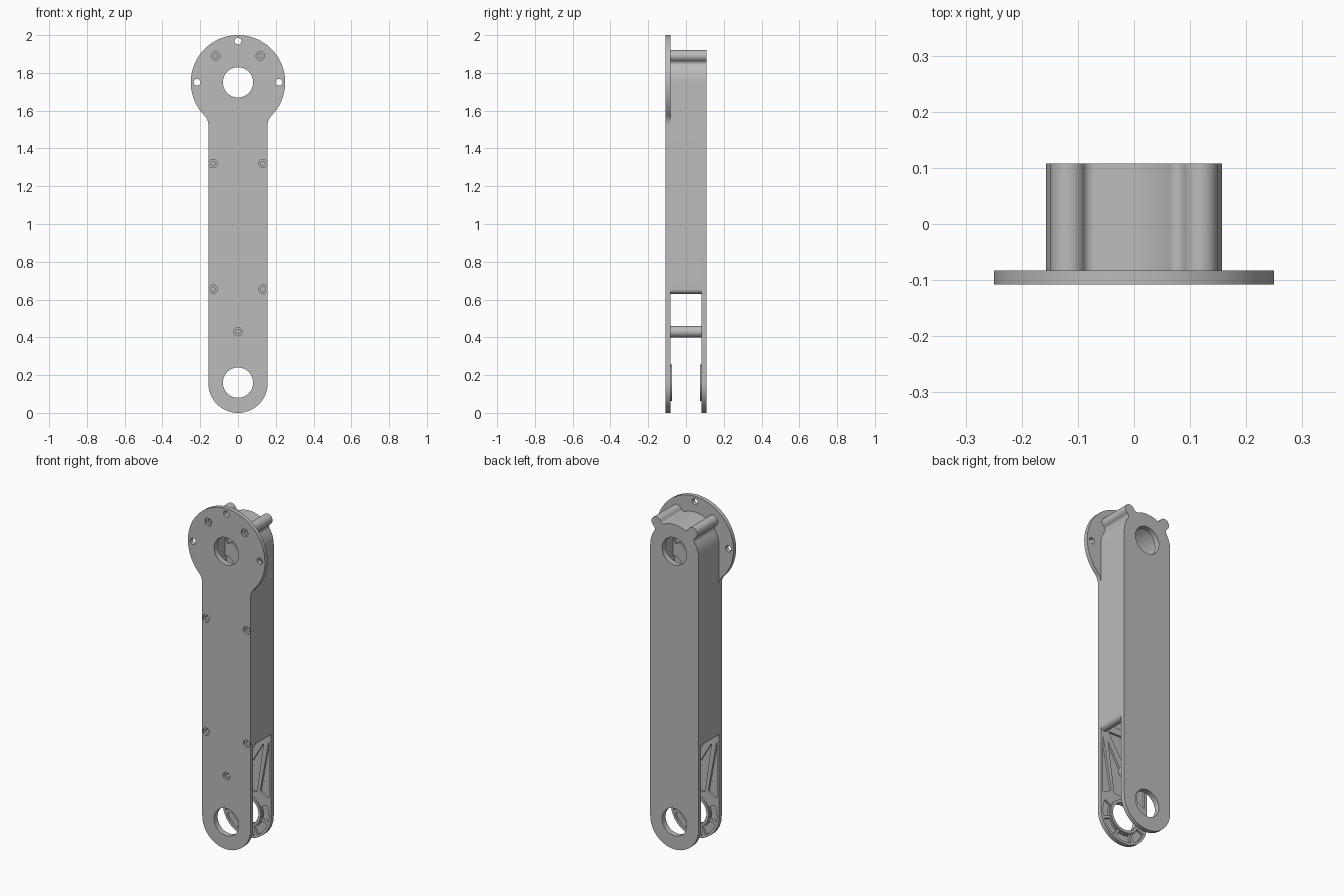
import bpy, bmesh
from math import sin, cos, radians, degrees, acos, atan2, hypot
from mathutils import Vector

cube = bpy.data.objects.get("Cube")
if cube:
    bpy.data.objects.remove(cube)

grey = bpy.data.materials.new("machined grey")
grey.use_nodes = True
grey.diffuse_color = (0.5, 0.5, 0.5, 1)
grey.node_tree.nodes["Principled BSDF"].inputs["Base Color"].default_value = grey.diffuse_color

W = 0.157                      # half width of the arm
LOW, TOP = 0.157, 1.75         # heights of the two pivots
OUT, IN = 0.1075, 0.083        # outer and inner plate surfaces
DEPTH = 0.012                  # pocket and counterbore depth
parts = []


# Helpers for 2D outlines (x, z)
def arc(cx, cz, r, a, b, n=None):
    n = n or max(3, int(abs(b - a) / 5))
    return [(cx + r * cos(radians(a + (b - a) * i / n)),
             cz + r * sin(radians(a + (b - a) * i / n))) for i in range(n + 1)]


def circle(x, z, r, n=32):
    return arc(x, z, r, 0, 360, n)[:-1]


def flip(pts):
    return [(-x, z) for x, z in reversed(pts)]


def rounded(pts, r=0.012):
    out = []
    for i, p in enumerate(pts):
        p = Vector(p)
        ends = []
        for q in (pts[i - 1], pts[(i + 1) % len(pts)]):
            d = Vector(q) - p
            ends.append(p + d.normalized() * min(r, d.length * 0.4))
        for t in (0, 0.25, 0.5, 0.75, 1):
            q = ends[0] * (1 - t) ** 2 + p * 2 * t * (1 - t) + ends[1] * t * t
            out.append((q.x, q.y))
    return out


def tidy(pts):
    out = []
    for p in pts:
        if not out or hypot(p[0] - out[-1][0], p[1] - out[-1][1]) > 1e-5:
            out.append(p)
    if hypot(out[0][0] - out[-1][0], out[0][1] - out[-1][1]) < 1e-5:
        out.pop()
    return out


def baked(ob):
    return bpy.data.meshes.new_from_object(
        ob.evaluated_get(bpy.context.evaluated_depsgraph_get()))


# Extrude nested outlines from y0 to y1 (inner loops become holes)
def prism(name, loops, y0, y1):
    curve = bpy.data.curves.new(name, 'CURVE')
    curve.dimensions = '2D'
    curve.fill_mode = 'BOTH'
    curve.extrude = (y1 - y0) / 2
    for loop in loops:
        loop = tidy(loop)
        s = curve.splines.new('POLY')
        s.points.add(len(loop) - 1)
        for pt, (x, z) in zip(s.points, loop):
            pt.co = (x, z, 0, 1)
        s.use_cyclic_u = True
    tmp = bpy.data.objects.new("outline", curve)
    bpy.context.collection.objects.link(tmp)
    bpy.context.view_layer.update()
    mesh = baked(tmp)
    bpy.data.objects.remove(tmp)
    bm = bmesh.new()
    bm.from_mesh(mesh)
    for v in bm.verts:
        x, z, d = v.co
        v.co = (x, (y0 + y1) / 2 - d, z)
    bmesh.ops.remove_doubles(bm, verts=bm.verts, dist=1e-5)
    bmesh.ops.recalc_face_normals(bm, faces=bm.faces)
    bm.to_mesh(mesh)
    bm.free()
    mesh.materials.clear()
    mesh.materials.append(grey)
    ob = bpy.data.objects.new(name, mesh)
    bpy.context.collection.objects.link(ob)
    parts.append(ob)
    return ob


def cut(ob, cutter):
    cutter.hide_render = True
    mod = ob.modifiers.new("cut", 'BOOLEAN')
    mod.operation = 'DIFFERENCE'
    mod.solver = 'EXACT'
    mod.object = cutter
    bpy.context.view_layer.update()
    mesh = baked(ob)
    ob.modifiers.clear()
    ob.data = mesh
    parts.remove(cutter)
    bpy.data.objects.remove(cutter)


# Front plate outline: arm blending into a round flange
R, F = 0.25, 0.07
drop = ((R + F) ** 2 - (W + F) ** 2) ** 0.5
turn = degrees(atan2(drop, W + F))
foot = arc(0, LOW, W, 270, 360)
half = foot + arc(W + F, TOP - drop, F, 180, 180 - turn) + arc(0, TOP, R, -turn, 90)
front_outline = half + flip(half)

# Back outline: rounded top with two filleted screw lugs
LX, LZ, LR, F = 0.118, 1.89, 0.031, 0.02
D, A, B = hypot(LX, LZ - TOP), W + F, LR + F
th = degrees(atan2(LZ - TOP, LX))
de = degrees(acos((A * A + D * D - B * B) / (2 * A * D)))
ga = degrees(acos((A * A + B * B - D * D) / (2 * A * B)))


def lug_fillet(ang, a, b):
    return arc(A * cos(radians(ang)), TOP + A * sin(radians(ang)), F, a, b)


head = (arc(0, TOP, W, 0, th - de)
        + lug_fillet(th - de, th - de + 180, th - de + 180 - ga)
        + arc(LX, LZ, LR, th - de - ga, th + de + ga)
        + lug_fillet(th + de, th + de + 180 + ga, th + de + 180)
        + arc(0, TOP, W, th + de, 90))
back_outline = foot + head + flip(foot + head)

# Lightening pockets on the inner faces
side = [[(.142, .60), (.142, .26), (.085, .29)],
        [(.008, .28), (.065, .28), (.108, .58), (.008, .41)],
        [(.142, .70), (.142, 1.27), (.02, .985)],
        [(.142, 1.35), (.142, 1.62), (.09, 1.60)],
        [(.008, 1.36), (.10, 1.36), (.06, 1.61), (.008, 1.61)]]
middle = [[(0, .47), (.105, .64), (-.105, .64)],
          [(-.11, .68), (.11, .68), (0, .94)],
          [(-.11, 1.29), (.11, 1.29), (0, 1.03)]]
pockets = [rounded(p) for p in side + [flip(p) for p in side] + middle]
for k in range(5):
    for z, a in ((LOW, 150 + 48 * k), (TOP, -30 + 48 * k)):
        pockets.append(arc(0, z, .142, a + 4, a + 44) + arc(0, z, .1, a + 44, a + 4))

# Plates
bores = [circle(0, z, 0.08, 64) for z in (LOW + .003, TOP)]
bolts = [circle(x, z, 0.018) for x, z in ((-.217, TOP), (.217, TOP), (0, 1.968))]
bosses = [(s * .132, z) for s in (-1, 1) for z in (.655, 1.32)]
screws = bosses + [(-LX, LZ), (LX, LZ), (0, .43)]

front = prism("front_plate", [front_outline] + bores + bolts
              + [circle(x, z, .011) for x, z in screws], -OUT, -IN)
cut(front, prism("pocket_cutter", pockets, -IN - DEPTH, -IN + .02))
cut(front, prism("counterbore_cutter", [circle(x, z, .022) for x, z in screws],
                 -OUT - .02, -OUT + DEPTH))
back = prism("back_plate", [back_outline] + bores, IN, OUT)
cut(back, prism("pocket_cutter", pockets, IN - .02, IN + DEPTH))

# Side wall wrapping over the top between the plates
START, INNER = .655, .142
wall = ([(W, START)] + head + flip(head) + [(-W, START), (-INNER, START)]
        + arc(0, TOP, INNER, 180, 0) + [(INNER, START)])
prism("side_wall", [wall], -IN, IN)

# Screw bosses, spacer post and pivot rims
for i, (x, z) in enumerate(bosses):
    prism(f"screw_boss_{i + 1}", [circle(x, z, .025), circle(x, z, .011)], -.092, .092)
prism("spacer_post", [circle(0, .43, .03), circle(0, .43, .011)], -.092, .092)
for end, z in (("lower", LOW + .003), ("upper", TOP)):
    for face, y0, y1 in (("front", -IN, -.075), ("back", .075, IN)):
        prism(f"{end}_{face}_rim", [circle(0, z, .096, 64), circle(0, z, .08, 64)], y0, y1)

# Smooth the round surfaces, keep the edges sharp
bpy.ops.object.select_all(action='DESELECT')
for ob in parts:
    ob.select_set(True)
bpy.context.view_layer.objects.active = front
bpy.ops.object.shade_smooth_by_angle(angle=radians(30))
